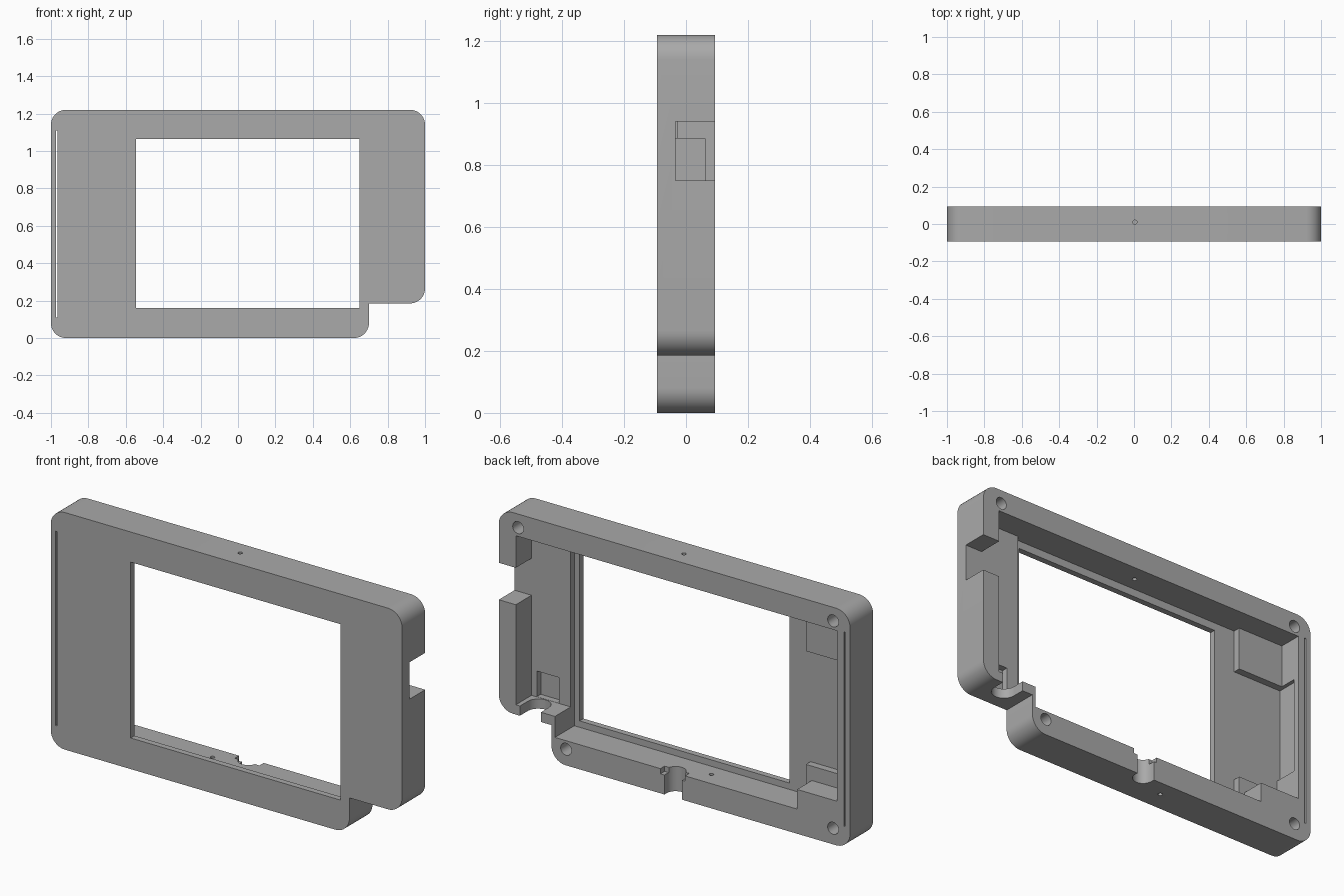
import bpy, bmesh, math
from mathutils import Matrix, Vector

old = bpy.data.objects.get("Cube")
if old:
    bpy.data.objects.remove(old, do_unlink=True)

BACK, FRONT = 0.094, -0.094
FLOOR = -0.063      # inside of the thin front plate
SHELF = -0.034      # raised inside floors

grey = bpy.data.materials.new("matte_grey")
grey.use_nodes = True
colour = (0.4, 0.4, 0.4, 1)
grey.diffuse_color = colour
grey.node_tree.nodes["Principled BSDF"].inputs["Base Color"].default_value = colour


def make_object(name, bm):
    bmesh.ops.recalc_face_normals(bm, faces=bm.faces)
    mesh = bpy.data.meshes.new(name)
    bm.to_mesh(mesh)
    bm.free()
    mesh.materials.append(grey)
    obj = bpy.data.objects.new(name, mesh)
    bpy.context.collection.objects.link(obj)
    return obj


def rounded_outline(corners, steps=10):
    """Turn (x, z, radius) corners into a list of outline points."""
    points = []
    for i, (x, z, r) in enumerate(corners):
        p = Vector((x, z))
        if r == 0:
            points.append(p)
            continue
        a = (Vector(corners[i - 1][:2]) - p).normalized()
        b = (Vector(corners[(i + 1) % len(corners)][:2]) - p).normalized()
        centre = p + (a + b) * r
        for k in range(steps + 1):
            t = math.pi / 2 * k / steps
            points.append(centre - b * r * math.cos(t) - a * r * math.sin(t))
    return points


cutters = []


def cut_box(name, x, z, y=(FRONT, BACK)):
    """Box cutter; ends on the outer faces are pushed past them."""
    y0 = y[0] - 0.05 if y[0] <= FRONT else y[0]
    y1 = y[1] + 0.05 if y[1] >= BACK else y[1]
    size = (x[1] - x[0], y1 - y0, z[1] - z[0])
    mid = ((x[0] + x[1]) / 2, (y0 + y1) / 2, (z[0] + z[1]) / 2)
    bm = bmesh.new()
    bmesh.ops.create_cube(bm, size=1, matrix=Matrix.Translation(mid) @ Matrix.Diagonal((*size, 1)))
    cutters.append(make_object(name, bm))


def cut_cylinder(name, centre, radius, depth, axis="Z"):
    turn = Matrix.Rotation(math.pi / 2, 4, "X") if axis == "Y" else Matrix()
    bm = bmesh.new()
    bmesh.ops.create_cone(bm, cap_ends=True, segments=24, radius1=radius, radius2=radius,
                          depth=depth, matrix=Matrix.Translation(centre) @ turn)
    cutters.append(make_object(name, bm))


def cut_cable_slot(name, x, y, radius, z):
    """Slot open at the back with a round inner end."""
    cut_cylinder(name + "_end", (x, y, sum(z) / 2), radius, z[1] - z[0])
    cut_box(name, (x - radius, x + radius), z, (y, BACK))


# Outer shell with rounded corners and a stepped lower corner
R = 0.08
outline = rounded_outline([(-1, 0, R), (0.7, 0, R), (0.7, 0.185, 0),
                           (1, 0.185, R), (1, 1.22, R), (-1, 1.22, R)])
bm = bmesh.new()
face = bm.faces.new([bm.verts.new((p.x, FRONT, p.y)) for p in outline])
sweep = bmesh.ops.extrude_face_region(bm, geom=[face])
bmesh.ops.translate(bm, vec=(0, BACK - FRONT, 0),
                    verts=[v for v in sweep["geom"] if isinstance(v, bmesh.types.BMVert)])
shell = make_object("display_bezel", bm)

# Inner cavity with its stepped floors
TOP = 1.105
cut_box("main_cavity", (-0.665, 0.68), (0.127, TOP), (FLOOR, BACK))
cut_box("lower_step", (-0.698, -0.6), (0.127, 0.4), (-0.026, BACK))
cut_box("side_cavity", (-0.926, -0.6), (0.228, TOP), (-0.026, BACK))
cut_box("side_floor", (-0.926, -0.6), (0.302, 0.885), (FLOOR, BACK))
cut_box("wall_pocket", (-0.945, -0.85), (0.39, 0.885), (FLOOR, 0.062))
cut_box("shelf_cavity", (0.6, 0.903), (0.235, TOP), (SHELF, BACK))
cut_box("shelf_pocket", (0.748, 0.873), (0.236, 0.368), (-0.066, BACK))

# Display window, side port and thin slit
cut_box("window", (-0.545, 0.65), (0.16, 1.065))
cut_box("side_port", (0.85, 1.1), (0.75, 0.94), (SHELF, BACK))
cut_box("slit", (-0.972, -0.965), (0.11, 1.11))

# Cable slots through the lower walls
cut_cable_slot("corner_slot", 0.82, 0.03, 0.06, (0.1, 0.3))
cut_cable_slot("lower_slot", 0.007, 0.075, 0.05, (-0.1, 0.2))
cut_box("lower_slot_rebate", (-0.06, 0.08), (0.1, 0.2), (0.06, BACK))

# Screw holes in the back and pin holes in the top and bottom walls
for x, z in ((-0.903, 1.15), (0.89, 1.15), (-0.903, 0.083), (0.617, 0.083)):
    cut_cylinder("screw_hole", (x, BACK, z), 0.031, 0.16, "Y")
for x, z in ((0.005, 1.17), (-0.152, 0.06)):
    cut_cylinder("pin_hole", (x, 0.01, z), 0.011, 0.2)

# Carve the shell, then discard the cutters
for cutter in cutters:
    mod = shell.modifiers.new(cutter.name, "BOOLEAN")
    mod.operation = "DIFFERENCE"
    mod.solver = "EXACT"
    mod.object = cutter
bpy.context.view_layer.update()
carved = bpy.data.meshes.new_from_object(shell.evaluated_get(bpy.context.evaluated_depsgraph_get()))
shell.modifiers.clear()
shell.data = carved
for cutter in cutters:
    bpy.data.objects.remove(cutter, do_unlink=True)

carved.materials.clear()
carved.materials.append(grey)
for poly in carved.polygons:
    poly.material_index = 0
bpy.ops.object.select_all(action="DESELECT")
shell.select_set(True)
bpy.context.view_layer.objects.active = shell
bpy.ops.object.shade_smooth_by_angle(angle=math.radians(30))
